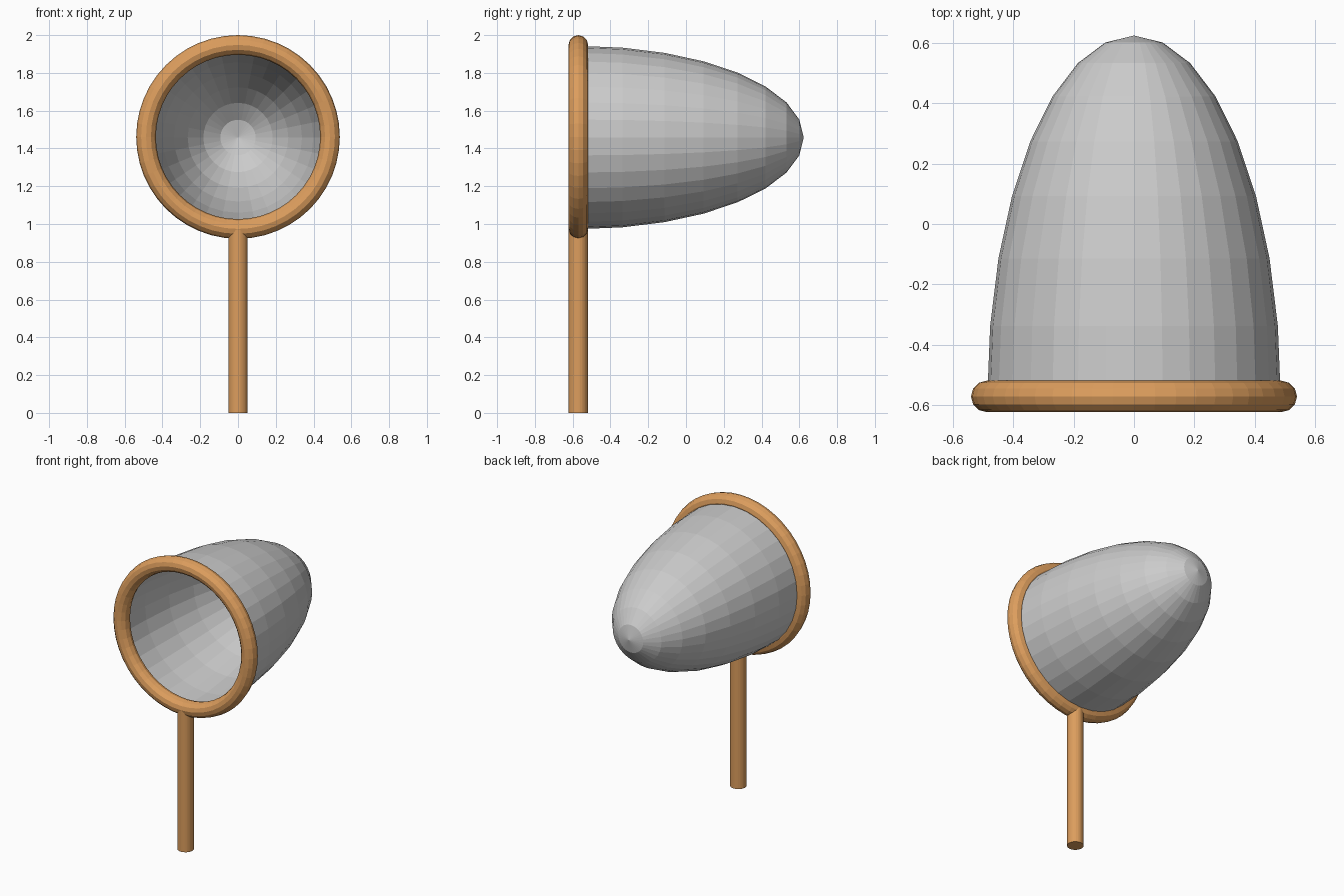
import bpy, bmesh, math

if "Cube" in bpy.data.objects:
    bpy.data.objects.remove(bpy.data.objects["Cube"])

HOOP_Y, HOOP_Z = -0.57, 1.461
HOOP_R, TUBE_R = 0.487, 0.052
NET_R, NET_LEN = 0.485, 1.193

wood = bpy.data.materials.new("wood")
wood.diffuse_color = (0.72, 0.34, 0.11, 1)
wood.use_nodes = True
wood.node_tree.nodes["Principled BSDF"].inputs["Base Color"].default_value = wood.diffuse_color

# Hoop: upright ring facing the front
bpy.ops.mesh.primitive_torus_add(
    major_segments=48, minor_segments=12, major_radius=HOOP_R, minor_radius=TUBE_R,
    location=(0, HOOP_Y, HOOP_Z), rotation=(math.pi / 2, 0, 0))
hoop = bpy.context.object
hoop.name = "hoop"
hoop.data.materials.append(wood)

# Handle: round stick running up into the hoop
top = HOOP_Z - HOOP_R
bpy.ops.mesh.primitive_cylinder_add(
    vertices=32, radius=0.0515, depth=top, location=(0, HOOP_Y, top / 2))
handle = bpy.context.object
handle.name = "handle"
handle.data.materials.append(wood)

# Net: half of a faceted sphere, stretched backwards into a deep open bag
bm = bmesh.new()
bmesh.ops.create_uvsphere(bm, u_segments=32, v_segments=16, radius=1)
lower = [v for v in bm.verts if v.co.z < -0.01]
bmesh.ops.delete(bm, geom=lower, context='VERTS')
mesh = bpy.data.meshes.new("net")
bm.to_mesh(mesh)
bm.free()
net = bpy.data.objects.new("net", mesh)
bpy.context.collection.objects.link(net)
net.scale = (NET_R, NET_R, NET_LEN)
net.rotation_euler = (-math.pi / 2, 0, 0)
net.location = (0, HOOP_Y, HOOP_Z - 0.003)

# Thin cloth thickness on the inside
cloth = net.modifiers.new("cloth", 'SOLIDIFY')
cloth.thickness = 0.012
cloth.offset = -1
